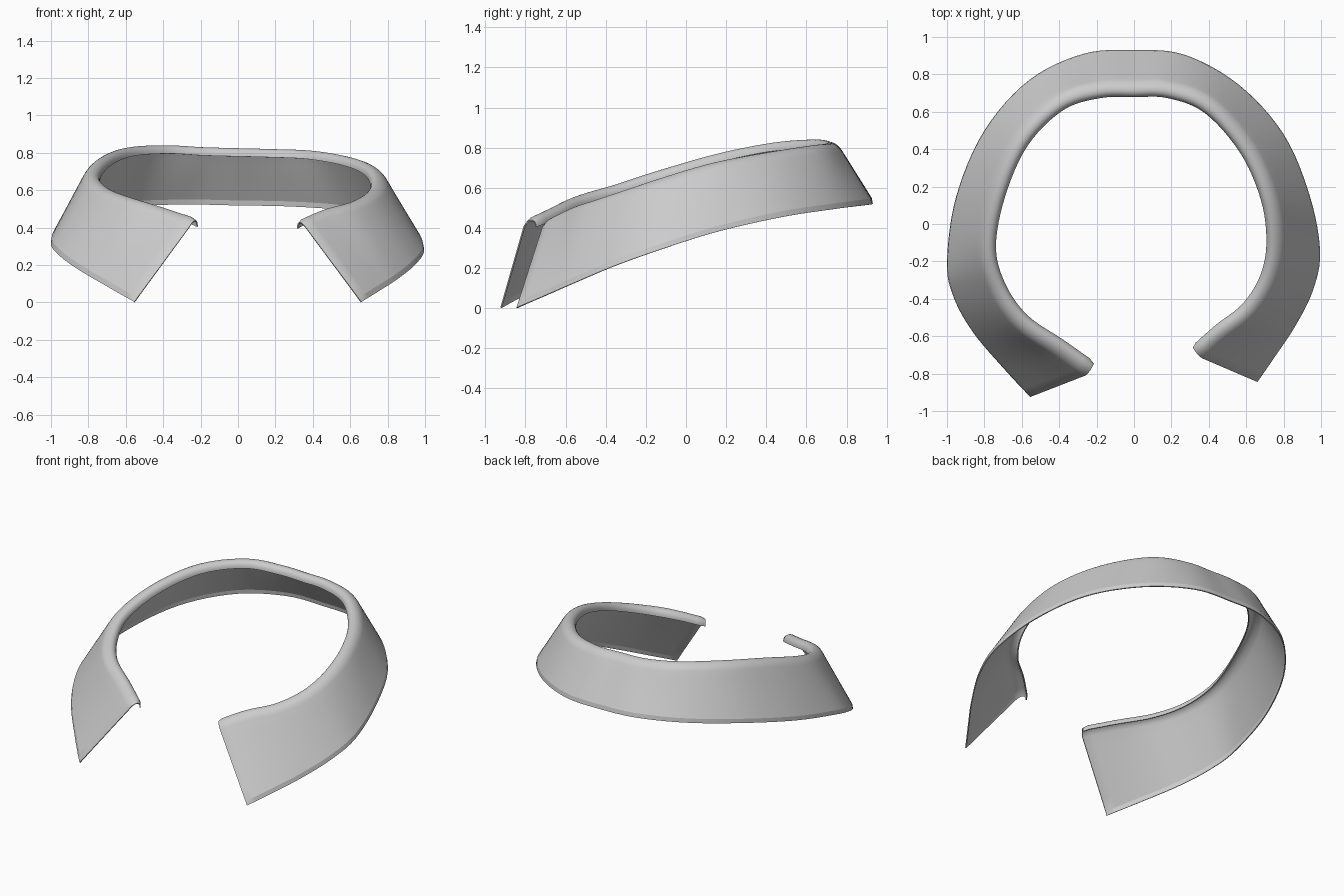
import bpy, bmesh
from mathutils import Vector

if "Cube" in bpy.data.objects:
    bpy.data.objects.remove(bpy.data.objects["Cube"])

# Stations from left tip around the back to right tip:
# lower outer edge (x, y, z), inner edge of the rolled fold (x, y, z)
STATIONS = [
    (-.555, -.925, .003, -.21, -.74, .405),
    (-.69, -.78, .08, -.38, -.62, .46),
    (-.86, -.58, .18, -.57, -.49, .52),
    (-.965, -.39, .26, -.69, -.32, .575),
    (-1, -.2, .32, -.74, -.12, .645),
    (-.95, .15, .40, -.69, .15, .725),
    (-.80, .5, .475, -.57, .42, .78),
    (-.56, .77, .515, -.38, .61, .795),
    (-.27, .91, .525, -.18, .675, .785),
    (0, .93, .52, 0, .68, .78),
    (.27, .905, .515, .18, .675, .775),
    (.56, .745, .495, .38, .595, .765),
    (.8, .48, .455, .57, .38, .73),
    (.94, .15, .38, .68, .13, .68),
    (.995, -.15, .285, .71, -.1, .61),
    (.955, -.36, .21, .675, -.28, .545),
    (.86, -.55, .13, .58, -.43, .49),
    (.76, -.7, .065, .44, -.54, .45),
    (.66, -.845, .003, .31, -.655, .395),
]
SUB, PANEL, ROLL = 6, 6, 14
HEM, PUFF = .027, .01


def spline(points, sub):
    """Catmull-Rom curve through the points."""
    pts = [2 * points[0] - points[1]] + points + [2 * points[-1] - points[-2]]
    out = []
    for i in range(1, len(pts) - 2):
        a, b, c, d = pts[i - 1:i + 3]
        for k in range(sub):
            t = k / sub
            out.append(.5 * (2 * b + (c - a) * t + (2 * a - 5 * b + 4 * c - d) * t * t
                             + (3 * b - a - 3 * c + d) * t ** 3))
    return out + [points[-1].copy()]


def section(low, inner, tangent):
    """Hem, straight fall, then the rolled fold down to the inner edge."""
    t = tangent.normalized()
    out = Vector((-t.y, t.x, 0)).normalized()
    inner = inner + out * .008
    shoulder = inner + out * .078
    rise = shoulder - low
    w = (rise - t * rise.dot(t)).normalized()
    h = HEM / rise.length
    row = [low] + [low + rise * (h + (1 - h) * k / PANEL) for k in range(PANEL + 1)]
    p1, p2 = shoulder + w * .05, inner + Vector((0, 0, .05))
    for k in range(1, ROLL + 1):
        s = k / ROLL
        row.append(shoulder * (1 - s) ** 3 + p1 * 3 * s * (1 - s) ** 2
                   + p2 * 3 * s * s * (1 - s) + inner * s ** 3)
    return row


# Collar sheet
lows = spline([Vector(s[:3]) for s in STATIONS], SUB)
inners = spline([Vector(s[3:]) for s in STATIONS], SUB)
n = len(lows)
bm = bmesh.new()
grid = []
for i in range(n):
    tangent = inners[min(i + 1, n - 1)] - inners[max(i - 1, 0)]
    grid.append([bm.verts.new(p) for p in section(lows[i], inners[i], tangent)])
for a, b in zip(grid, grid[1:]):
    for j in range(len(a) - 1):
        bm.faces.new((a[j], a[j + 1], b[j + 1], b[j]))
bm.normal_update()
if grid[n // 2][3].normal.y < 0:
    bmesh.ops.reverse_faces(bm, faces=bm.faces[:])
    bm.normal_update()

# Raised cloth inside the thin hem
moves = [(v, v.normal.copy()) for r in grid[1:-1] for v in r[1:]]
for v, nrm in moves:
    v.co += nrm * PUFF

mesh = bpy.data.meshes.new("collar")
bm.to_mesh(mesh)
bm.free()
collar = bpy.data.objects.new("collar", mesh)
bpy.context.collection.objects.link(collar)

# Cloth thickness
solid = collar.modifiers.new("thickness", 'SOLIDIFY')
solid.thickness = .007
solid.offset = -1

bpy.context.view_layer.objects.active = collar
collar.select_set(True)
bpy.ops.object.modifier_apply(modifier=solid.name)
bpy.ops.object.shade_smooth_by_angle(angle=.33)
